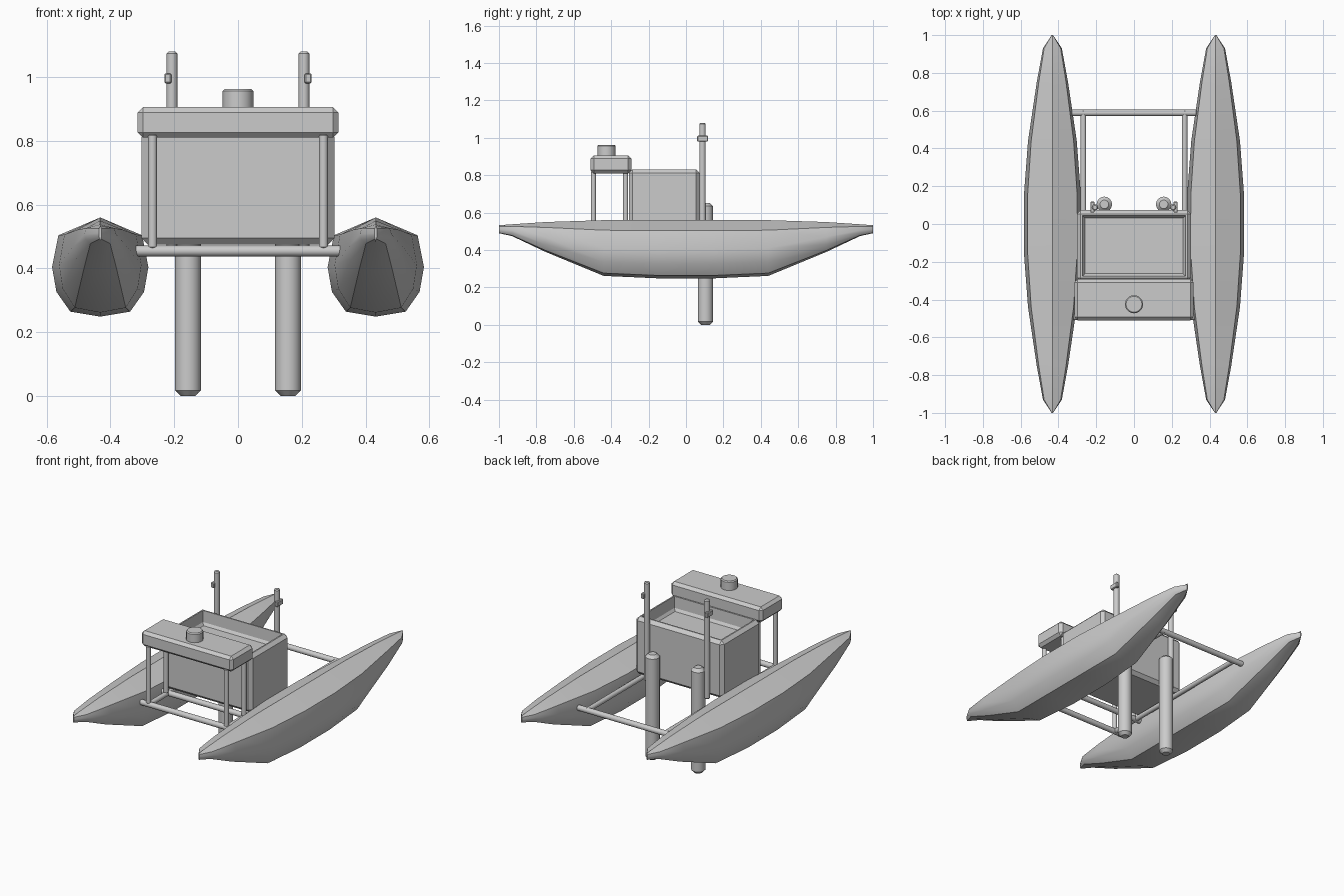
import bpy, bmesh, math
from mathutils import Vector

if "Cube" in bpy.data.objects:
    bpy.data.objects.remove(bpy.data.objects["Cube"])


def finish(bm, name, smooth=None):
    bmesh.ops.recalc_face_normals(bm, faces=bm.faces)
    me = bpy.data.meshes.new(name)
    bm.to_mesh(me)
    bm.free()
    ob = bpy.data.objects.new(name, me)
    bpy.context.collection.objects.link(ob)
    if smooth:
        bpy.ops.object.select_all(action='DESELECT')
        ob.select_set(True)
        bpy.context.view_layer.objects.active = ob
        bpy.ops.object.shade_smooth_by_angle(angle=math.radians(smooth))
    return ob


def box(bm, lo, hi, bevel=0.0):
    lo, hi = Vector(lo), Vector(hi)
    vs = bmesh.ops.create_cube(bm, size=1)['verts']
    for v in vs:
        v.co = Vector(a * b for a, b in zip(v.co, hi - lo)) + (lo + hi) / 2
    if bevel:
        edges = list({e for v in vs for e in v.link_edges})
        bmesh.ops.bevel(bm, geom=edges, offset=bevel, segments=1, affect='EDGES')


def rod(name, a, b, r, cap=0.005, sides=16):
    # round bar from a to b with chamfered ends
    a, b = Vector(a), Vector(b)
    d = (b - a).normalized()
    rot = d.to_track_quat('Z', 'Y')
    bm = bmesh.new()
    rings = []
    for p, rad in ((a, r - cap), (a + d * cap, r), (b - d * cap, r), (b, r - cap)):
        rings.append([bm.verts.new(p + rot @ Vector((rad * math.cos(t), rad * math.sin(t), 0)))
                      for t in (2 * math.pi * i / sides for i in range(sides))])
    for r0, r1 in zip(rings, rings[1:]):
        for i in range(sides):
            j = (i + 1) % sides
            bm.faces.new((r0[i], r0[j], r1[j], r1[i]))
    bm.faces.new(rings[0])
    bm.faces.new(rings[-1])
    return finish(bm, name, 30)


# Pontoon hulls: half sections (y, half width, bottom z, top z) mirrored in y
HALF = [(1.0, 0.004, 0.49, 0.533), (0.93, 0.05, 0.475, 0.538), (0.75, 0.083, 0.39, 0.55),
        (0.44, 0.129, 0.262, 0.56), (0.15, 0.151, 0.249, 0.56)]
PROFILE = [(0, 1), (0.87, 0.82), (1, 0.5), (0.91, 0.25), (0.62, 0.05), (0, 0)]
SECTION = PROFILE + [(-u, v) for u, v in PROFILE[-2:0:-1]]


def hull(name, cx):
    bm = bmesh.new()
    rings = []
    for y, w, zb, zt in [(-y, *s) for y, *s in HALF] + HALF[::-1]:
        rings.append([bm.verts.new((cx + u * w, y, zb + v * (zt - zb))) for u, v in SECTION])
    n = len(SECTION)
    for r0, r1 in zip(rings, rings[1:]):
        for i in range(n):
            j = (i + 1) % n
            bm.faces.new((r0[i], r0[j], r1[j], r1[i]))
    bm.faces.new(rings[0])
    bm.faces.new(rings[-1])
    finish(bm, name, 30)


# Deck box with a recessed tray in its top
bm = bmesh.new()
box(bm, (-0.302, -0.305, 0.475), (0.302, 0.074, 0.832), 0.02)
bm.faces.ensure_lookup_table()
top = max(bm.faces, key=lambda f: f.calc_center_median().z)
bmesh.ops.inset_region(bm, faces=[top], thickness=0.012)
low = bmesh.ops.inset_region(bm, faces=[top], thickness=0.004, depth=-0.07)
bmesh.ops.inset_region(bm, faces=[top], thickness=0.016, depth=-0.016)
finish(bm, "deck_box")

# Front console with its cap
bm = bmesh.new()
box(bm, (-0.315, -0.51, 0.81), (0.315, -0.292, 0.906), 0.017)
finish(bm, "console")
rod("console_cap", (0, -0.425, 0.89), (0, -0.425, 0.963), 0.048, 0.006, 20)

# Cross bars joining the hulls
for label, y in (("front", -0.492), ("middle", -0.305), ("rear", 0.588)):
    rod(label + "_cross_bar", (-0.33, y, 0.455), (0.33, y, 0.455), 0.017, 0.003)

for side, s in (("left", -1), ("right", 1)):
    hull(side + "_hull", 0.432 * s)
    # Frame rails and console posts
    rod(side + "_rail", (0.268 * s, -0.5, 0.455), (0.268 * s, 0.6, 0.455), 0.015, 0.003)
    for label, y in (("front", -0.495), ("rear", -0.323)):
        rod(f"{side}_{label}_post", (0.268 * s, y, 0.465), (0.268 * s, y, 0.82), 0.014, 0.003)
    # Vertical leg tubes behind the box
    rod(side + "_leg_tube", (0.157 * s, 0.104, 0), (0.157 * s, 0.104, 0.653), 0.041, 0.018)
    # Thin masts with a clip near the top
    rod(side + "_mast", (0.207 * s, 0.088, 0.465), (0.207 * s, 0.088, 1.08), 0.017, 0.006)
    bm = bmesh.new()
    xs = sorted((0.209 * s, 0.231 * s))
    box(bm, (xs[0], 0.06, 0.98), (xs[1], 0.118, 1.012), 0.004)
    finish(bm, side + "_mast_clip")
